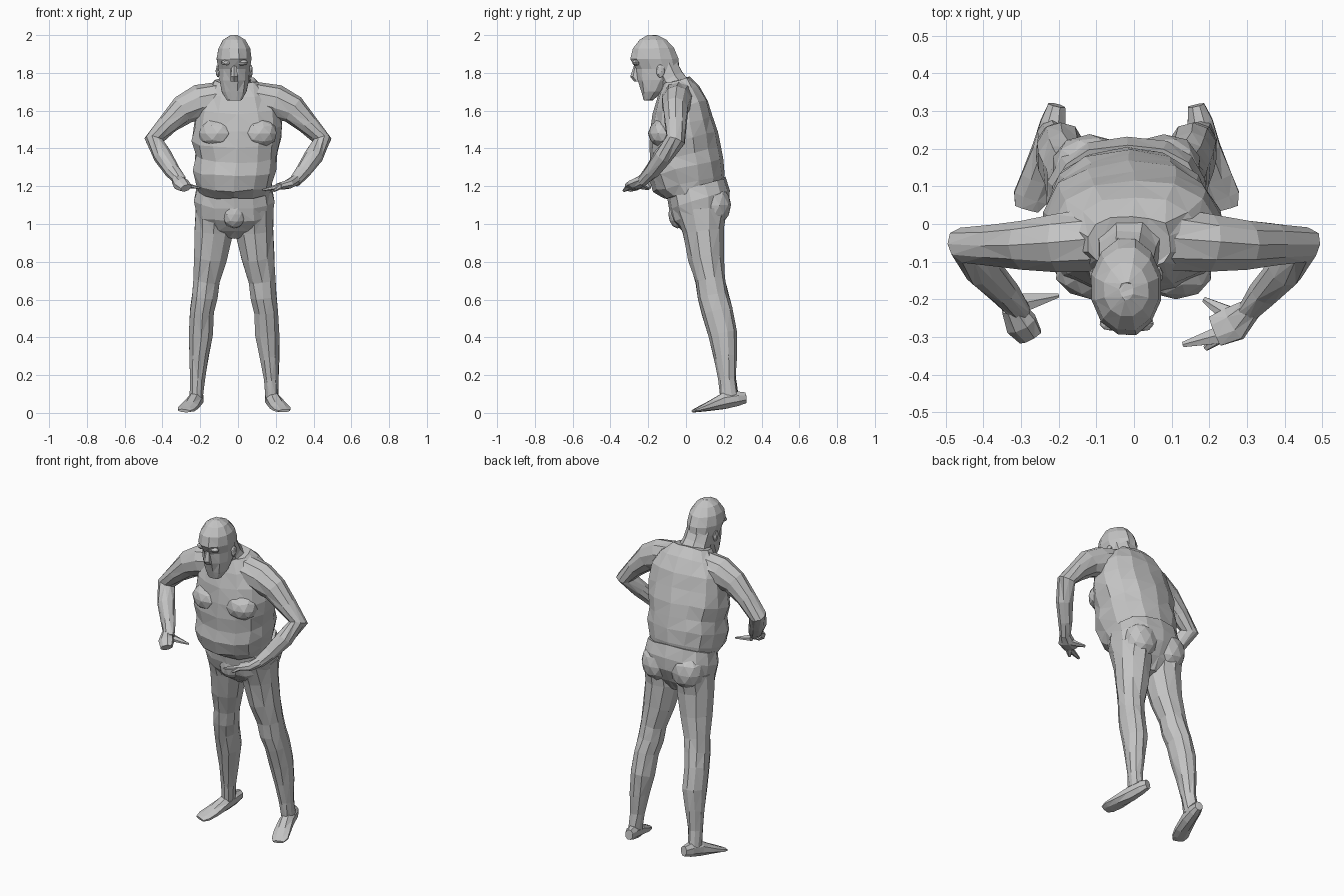
import bpy, bmesh, math, random
from mathutils import Vector, Matrix

random.seed(4)
if bpy.data.objects.get("Cube"):
    bpy.data.objects.remove(bpy.data.objects["Cube"])

AXIS_X, AXIS_Y, AXIS_Z = Vector((1, 0, 0)), Vector((0, 1, 0)), Vector((0, 0, 1))
MIDLINE = -.02

clay = bpy.data.materials.new("plain_grey")
clay.use_nodes = True
grey = (.55, .55, .55, 1)
clay.diffuse_color = grey
clay.node_tree.nodes["Principled BSDF"].inputs["Base Color"].default_value = grey


def finish(name, bm, jitter):
    """Roughen slightly, triangulate and turn the mesh into a flat-shaded part."""
    for v in bm.verts:
        v.co += Vector([random.uniform(-jitter, jitter) for _ in range(3)])
    bmesh.ops.triangulate(bm, faces=bm.faces[:])
    bmesh.ops.recalc_face_normals(bm, faces=bm.faces[:])
    mesh = bpy.data.meshes.new(name)
    bm.to_mesh(mesh)
    bm.free()
    mesh.materials.append(clay)
    part = bpy.data.objects.new(name, mesh)
    bpy.context.collection.objects.link(part)
    return part


def loft(name, rings, sides=10, ref=AXIS_X, axis=None, power=1.0, jitter=.003):
    """Skin rings (x, y, z, radius along ref, other radius) set square to the path."""
    bm = bmesh.new()
    centres = [Vector(r[:3]) for r in rings]
    loops = []
    for i, ring in enumerate(rings):
        ahead = centres[min(i + 1, len(rings) - 1)]
        behind = centres[max(i - 1, 0)]
        t = (axis or (ahead - behind)).normalized()
        u = (ref - t * ref.dot(t)).normalized()
        v = t.cross(u)
        loop = []
        for k in range(sides):
            angle = math.tau * (k + .5) / sides
            c, s = math.cos(angle), math.sin(angle)
            c = math.copysign(abs(c) ** power, c)
            s = math.copysign(abs(s) ** power, s)
            loop.append(bm.verts.new(centres[i] + u * c * ring[3] + v * s * ring[4]))
        loops.append(loop)
    for low, high in zip(loops, loops[1:]):
        for k in range(sides):
            n = (k + 1) % sides
            bm.faces.new((low[k], low[n], high[n], high[k]))
    bm.faces.new(loops[0])
    bm.faces.new(loops[-1])
    return finish(name, bm, jitter)


def lump(name, centre, size):
    """Faceted ellipsoid."""
    bm = bmesh.new()
    matrix = Matrix.Translation(centre) @ Matrix.Diagonal((*size, 1))
    bmesh.ops.create_icosphere(bm, subdivisions=2, radius=1, matrix=matrix)
    return finish(name, bm, .002)


def flip(rings, side, middle=0.0):
    return [(middle + side * r[0], *r[1:]) for r in rings]


# Torso: heavy belly, leaning forward towards the shoulders
loft("torso", [
    (-.02, .04, 1.17, .19, .16),
    (-.02, .015, 1.22, .205, .195),
    (-.015, 0, 1.3, .225, .205),
    (-.01, -.005, 1.37, .22, .19),
    (-.01, -.015, 1.45, .24, .185),
    (0, -.025, 1.53, .235, .17),
    (0, -.03, 1.62, .22, .15),
    (0, -.04, 1.7, .17, .115),
    (-.01, -.05, 1.76, .11, .075),
], sides=14, axis=Vector((0, -.24, 1)), power=.85, jitter=.005)

# Hips with a waistband sloping down to the front
loft("hips", [
    (MIDLINE, .055, 1.2, .2, .165),
    (MIDLINE, .07, 1.13, .215, .168),
    (MIDLINE, .08, 1.06, .205, .155),
    (MIDLINE, .085, .99, .16, .11),
    (MIDLINE, .09, .94, .05, .06),
], sides=14, axis=Vector((0, -.3, 1)), power=.85, jitter=.004)
lump("brief_front", (MIDLINE, -.045, 1.05), (.065, .05, .075))

# Neck and head
loft("neck", [
    (-.01, -.03, 1.7, .1, .08),
    (-.015, -.08, 1.77, .08, .075),
    (MIDLINE, -.12, 1.85, .075, .075),
], sides=8)
loft("head", [
    (MIDLINE, -.2, 1.655, .04, .025),
    (MIDLINE, -.18, 1.7, .068, .06),
    (MIDLINE, -.16, 1.76, .08, .098),
    (MIDLINE, -.15, 1.82, .084, .118),
    (MIDLINE, -.167, 1.875, .095, .132),
    (MIDLINE, -.172, 1.93, .088, .112),
    (MIDLINE, -.175, 1.975, .06, .074),
    (MIDLINE, -.178, 2, .018, .025),
], sides=12, axis=AXIS_Z, jitter=.002)
loft("nose", [
    (MIDLINE, -.262, 1.845, .012, .012),
    (MIDLINE, -.265, 1.78, .022, .03),
    (MIDLINE, -.25, 1.755, .024, .025),
], sides=6, axis=AXIS_Z, jitter=0)

# Leg and foot, measured outward from the midline
LEG = [
    (.11, .08, 1.08, .1, .14),
    (.108, .09, .96, .105, .108),
    (.125, .107, .82, .09, .094),
    (.147, .13, .7, .074, .078),
    (.155, .142, .62, .07, .082),
    (.17, .165, .54, .066, .082),
    (.175, .195, .42, .067, .077),
    (.187, .208, .3, .053, .06),
    (.195, .218, .18, .04, .046),
    (.2, .23, .08, .036, .05),
]
FOOT = [
    (.185, .315, .08, .024, .03),
    (.195, .27, .075, .036, .042),
    (.21, .2, .062, .042, .045),
    (.235, .12, .035, .05, .026),
    (.255, .07, .019, .05, .015),
    (.265, .04, .011, .034, .008),
]

# Arm from shoulder to wrist, elbow out and forearm turned back to the waist
ARM = [
    (.08, -.04, 1.67, .09, .085),
    (.2, -.05, 1.645, .08, .093),
    (.29, -.055, 1.605, .068, .077),
    (.37, -.055, 1.53, .058, .056),
    (.445, -.055, 1.445, .052, .052),
    (.4, -.12, 1.36, .05, .05),
    (.345, -.18, 1.28, .04, .04),
    (.3, -.235, 1.225, .03, .03),
]

for label, side in (("left", 1), ("right", -1)):
    loft(label + "_leg", flip(LEG, side, MIDLINE))
    loft(label + "_foot", flip(FOOT, side, MIDLINE), sides=8, jitter=.001)
    loft(label + "_arm", flip(ARM, side), ref=AXIS_Y)
    lump(label + "_chest", (side * .11, -.125, 1.48), (.1, .075, .08))
    lump(label + "_buttock", (MIDLINE + side * .1, .15, 1.1), (.1, .09, .11))
    lump(label + "_ear", (MIDLINE + side * .086, -.135, 1.81), (.012, .022, .035))
    lump(label + "_brow", (MIDLINE + side * .038, -.262, 1.855), (.035, .022, .016))

# Left hand, fingers spread across the front of the waist
loft("left_hand", [
    (.31, -.225, 1.235, .03, .03),
    (.265, -.265, 1.21, .05, .026),
    (.215, -.285, 1.2, .045, .018),
], sides=8, ref=AXIS_Y, jitter=.001)
for name, tip in (("fore", (.13, -.32, 1.18)), ("long", (.19, -.33, 1.175)),
                  ("thumb", (.185, -.2, 1.185))):
    root = (.25, -.24, 1.2) if name == "thumb" else (.225, -.295, 1.2)
    loft("left_" + name + "_finger", [(*root, .026, .016), (*tip, .008, .006)],
         sides=6, ref=AXIS_Y, jitter=0)

# Right hand, fingers curled under with the thumb pointing inward
loft("right_hand", [
    (-.325, -.22, 1.235, .03, .03),
    (-.3, -.265, 1.21, .045, .035),
    (-.275, -.3, 1.19, .035, .02),
], sides=8, jitter=.001)
loft("right_thumb", [
    (-.3, -.21, 1.21, .03, .018),
    (-.2, -.19, 1.19, .006, .005),
], sides=6, ref=AXIS_Y, jitter=0)
